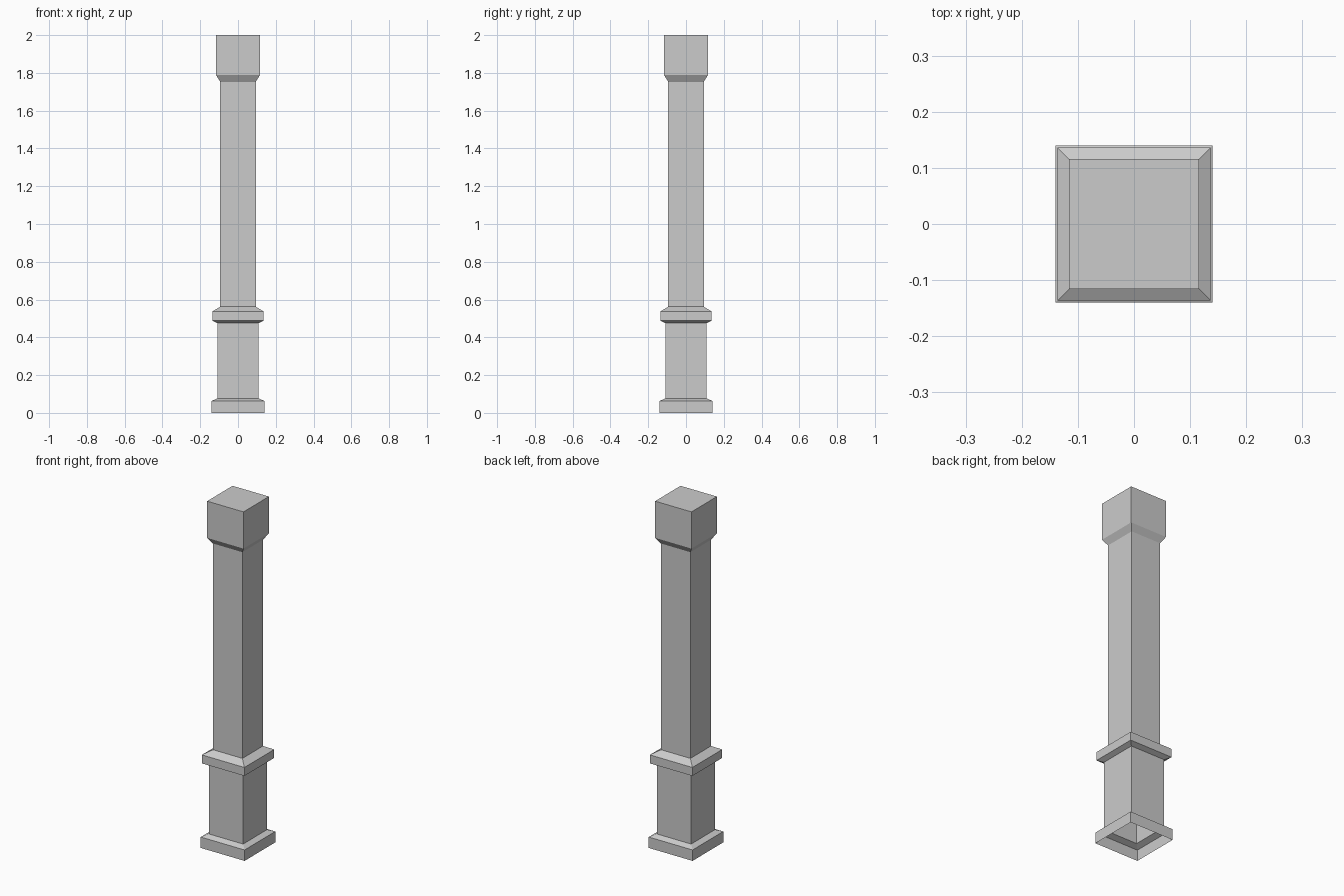
import bpy
import bmesh

cube = bpy.data.objects.get("Cube")
if cube:
    bpy.data.objects.remove(cube, do_unlink=True)

# Single stone colour
stone = bpy.data.materials.new("grey_stone")
stone.use_nodes = True
colour = (0.6, 0.6, 0.6, 1.0)
stone.diffuse_color = colour
stone.node_tree.nodes["Principled BSDF"].inputs["Base Color"].default_value = colour

# Half widths of the square sections
PLINTH, PEDESTAL, COLLAR, SHAFT, CAPITAL = 0.14, 0.109, 0.136, 0.094, 0.116


def square_shell(name, profile, capped=False):
    """Loft square rings through (half width, height) pairs, open underneath."""
    bm = bmesh.new()
    corners = [(-1, -1), (1, -1), (1, 1), (-1, 1)]
    rings = [[bm.verts.new((x * w, y * w, z)) for x, y in corners]
             for w, z in profile]
    for low, high in zip(rings, rings[1:]):
        for i in range(4):
            j = (i + 1) % 4
            bm.faces.new((low[i], low[j], high[j], high[i]))
    if capped:
        bm.faces.new(rings[-1])
    mesh = bpy.data.meshes.new(name)
    bm.to_mesh(mesh)
    bm.free()
    mesh.materials.append(stone)
    obj = bpy.data.objects.new(name, mesh)
    bpy.context.collection.objects.link(obj)
    return obj


# Parts from the ground up, meeting edge to edge as one hollow post
square_shell("plinth", [(PLINTH, 0), (PLINTH, 0.063), (PEDESTAL, 0.077)])
square_shell("pedestal", [(PEDESTAL, 0.077), (PEDESTAL, 0.475)])
square_shell("collar", [(PEDESTAL, 0.475), (COLLAR, 0.488),
                        (COLLAR, 0.537), (SHAFT, 0.562)])
square_shell("shaft", [(SHAFT, 0.562), (SHAFT, 1.753)])
square_shell("capital", [(SHAFT, 1.753), (CAPITAL, 1.788), (CAPITAL, 2)],
             capped=True)
